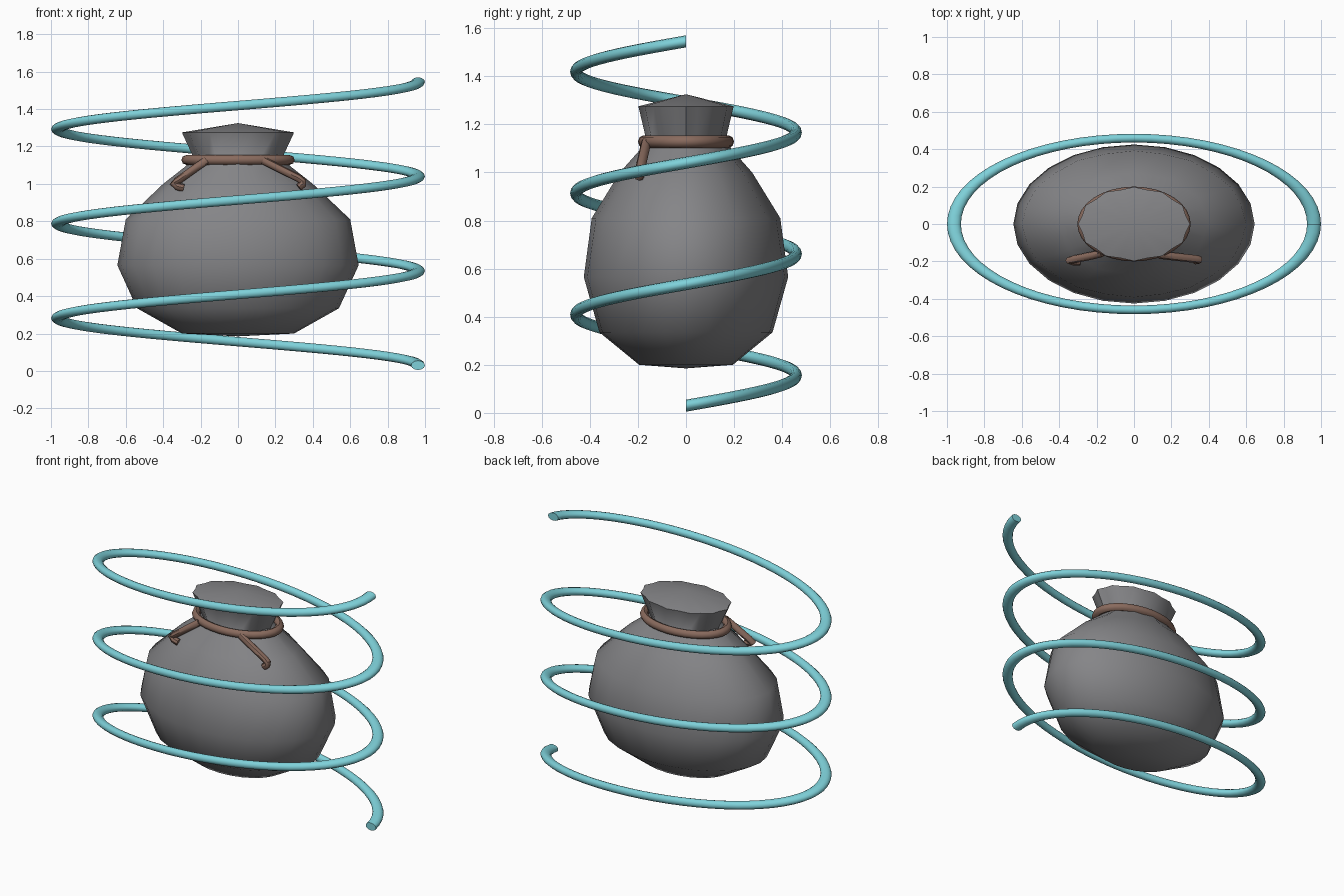
import bpy, bmesh, math
from mathutils import Vector

if "Cube" in bpy.data.objects:
    bpy.data.objects.remove(bpy.data.objects["Cube"])


def material(name, rgb):
    m = bpy.data.materials.new(name)
    m.diffuse_color = (*rgb, 1)
    m.use_nodes = True
    m.node_tree.nodes["Principled BSDF"].inputs["Base Color"].default_value = m.diffuse_color
    return m


GREY = material("grey cloth", (0.235, 0.235, 0.245))
TEAL = material("teal", (0.21, 0.64, 0.70))
BROWN = material("brown rope", (0.25, 0.145, 0.11))


def skin(name, rings, mat, closed=False, tips=None, angle=45):
    """Bridge equal-sized rings; close the ends with caps, tip points or a loop."""
    bm = bmesh.new()
    loops = [[bm.verts.new(p) for p in r] for r in rings]
    n = len(loops[0])
    pairs = list(zip(loops, loops[1:])) + ([(loops[-1], loops[0])] if closed else [])
    for a, b in pairs:
        for i in range(n):
            j = (i + 1) % n
            bm.faces.new((a[i], a[j], b[j], b[i]))
    if tips:
        for loop, tip in zip((loops[0], loops[-1]), tips):
            v = bm.verts.new(tip)
            for i in range(n):
                bm.faces.new((loop[i], loop[(i + 1) % n], v))
    elif not closed:
        bm.faces.new(loops[0])
        bm.faces.new(loops[-1])
    bmesh.ops.recalc_face_normals(bm, faces=bm.faces)
    me = bpy.data.meshes.new(name)
    bm.to_mesh(me)
    bm.free()
    me.materials.append(mat)
    ob = bpy.data.objects.new(name, me)
    bpy.context.collection.objects.link(ob)
    bpy.context.view_layer.objects.active = ob
    ob.select_set(True)
    bpy.ops.object.shade_smooth_by_angle(angle=math.radians(angle))
    ob.select_set(False)
    return ob


def around(t, rx, ry, z, tx, ty, tz, sides=12):
    """Cross-section of an elliptical tube at angle t."""
    ring = []
    for k in range(sides):
        a = math.tau * k / sides
        c, s = math.cos(a), math.sin(a)
        ring.append(((rx + tx * c) * math.cos(t), (ry + ty * c) * math.sin(t), z + tz * s))
    return ring


# Rising spiral of three turns
STEPS = 192
skin("spiral", [around(math.tau * 3 * i / STEPS, 0.9625, 0.459, 0.03 + 1.515 * i / STEPS,
                       0.037, 0.023, 0.025) for i in range(STEPS + 1)], TEAL)

# Sack: height, half width, half depth, pleat strength
PROFILE = [(0.20, 0.30, 0.195, 0.0), (0.335, 0.54, 0.36, 0.0), (0.565, 0.645, 0.425, 0.0),
           (0.81, 0.60, 0.392, 0.012), (1.0, 0.40, 0.275, 0.03), (1.09, 0.285, 0.195, 0.05),
           (1.135, 0.235, 0.165, 0.06), (1.275, 0.30, 0.198, 0.05)]
SIDES = 24
rings = []
for z, rx, ry, pleat in PROFILE:
    ring = []
    for i in range(SIDES):
        a = math.tau * i / SIDES
        f = 1 - pleat * (i % 2)
        ring.append((rx * f * math.cos(a), ry * f * math.sin(a), z))
    rings.append(ring)
skin("sack", rings, GREY, tips=((0, 0, 0.185), (0, 0, 1.325)), angle=50)

# Rope tied around the neck
skin("neck_rope", [around(math.tau * i / 32, 0.277, 0.177, 1.128, 0.026, 0.023, 0.026, 8)
                   for i in range(32)], BROWN, closed=True)


def tail(name, points, r=0.021, sides=8):
    """Bent rope end following a few points."""
    pts = [Vector(p) for p in points]
    rings = []
    for i, p in enumerate(pts):
        d = (pts[min(i + 1, len(pts) - 1)] - pts[max(i - 1, 0)]).normalized()
        u = d.cross(Vector((0, 1, 0))).normalized()
        v = d.cross(u)
        rings.append([p + r * (u * math.cos(math.tau * k / sides) + v * math.sin(math.tau * k / sides))
                      for k in range(sides)])
    skin(name, rings, BROWN)


# Two loose rope ends at the front
tail("left_rope_end", [(-0.17, -0.155, 1.125), (-0.22, -0.168, 1.09), (-0.325, -0.19, 1.015),
                       (-0.345, -0.195, 0.998), (-0.325, -0.2, 0.987), (-0.29, -0.2, 0.978)])
tail("right_rope_end", [(0.135, -0.165, 1.125), (0.2, -0.173, 1.092), (0.325, -0.187, 1.03),
                        (0.348, -0.19, 1.012), (0.347, -0.192, 1.0), (0.325, -0.195, 0.982)])
